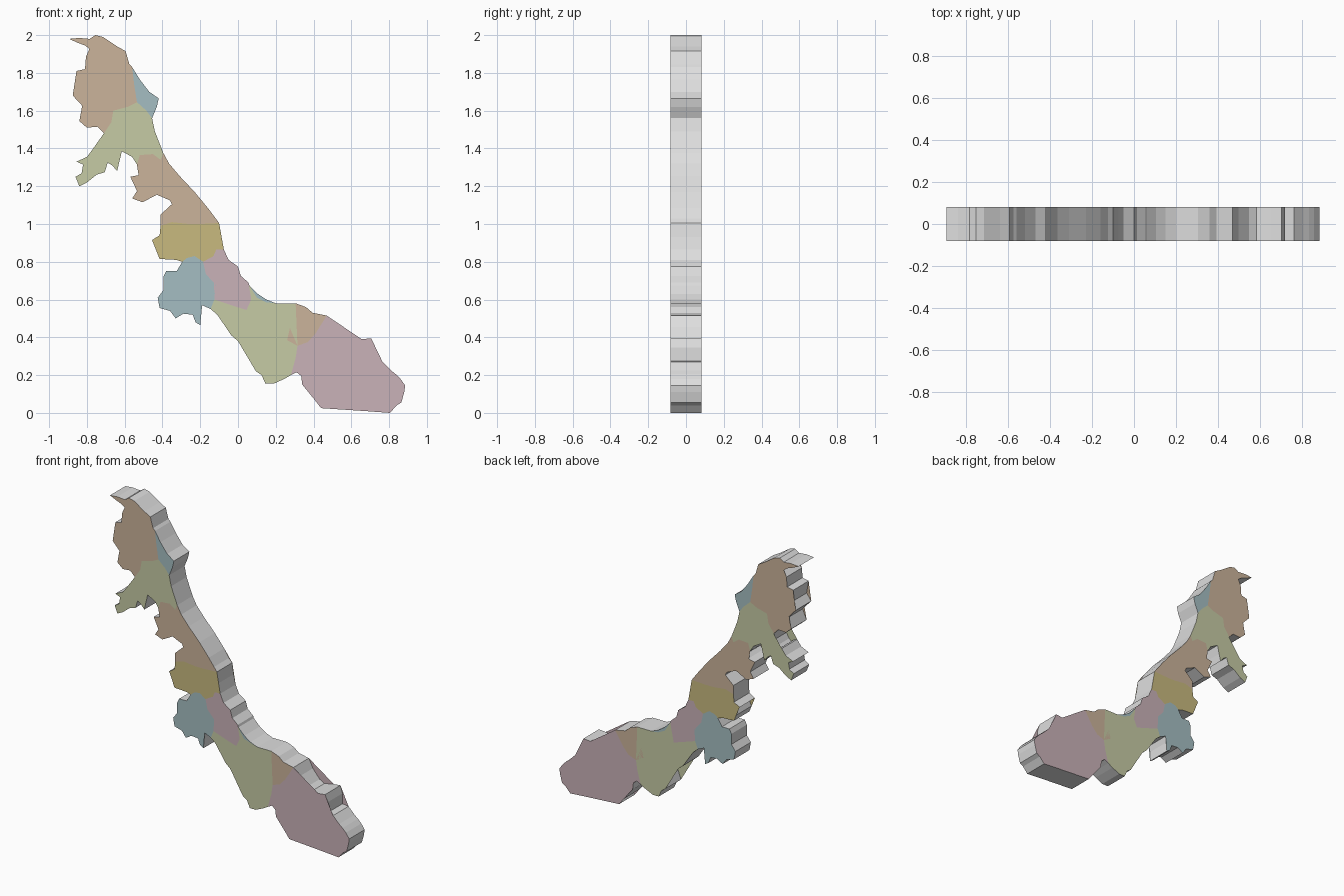
import bpy, bmesh

HALF = 0.082  # half of the slab thickness


def material(name, r, g, b):
    m = bpy.data.materials.new(name)
    lin = [((c / 255 + 0.055) / 1.055) ** 2.4 for c in (r, g, b)]
    m.diffuse_color = (*lin, 1)
    return m


COLOURS = ["edge_grey", "tan", "green", "blue", "yellow", "pink"]
mats = [material("edge_grey", 222, 222, 222), material("tan", 203, 180, 155),
        material("green", 198, 203, 165), material("blue", 165, 190, 194),
        material("yellow", 200, 186, 127), material("pink", 202, 178, 184)]

bm = bmesh.new()
cache = {}


def vert(p, y):
    key = (p, y)
    if key not in cache:
        cache[key] = bm.verts.new((p[0], y, p[1]))
    return cache[key]


def region(colour, *chains):
    """Front and back face of one district, from chains joined end to end."""
    loop = list(chains[0])
    for c in chains[1:]:
        loop += (c if c[0] == loop[-1] else c[::-1])[1:]
    loop.pop()
    for y in (-HALF, HALF):
        f = bm.faces.new([vert(p, y) for p in loop])
        f.material_index = COLOURS.index(colour)


# Inner borders, running east to west
north_blue = [(-.56, 1.83), (-.55, 1.74), (-.535, 1.645)]
blue_green = [(-.455, 1.56), (-.485, 1.60), (-.535, 1.645)]
north_green = [(-.535, 1.645), (-.585, 1.62), (-.66, 1.60), (-.67, 1.54), (-.71, 1.48)]
green_tan = [(-.395, 1.375), (-.41, 1.34), (-.45, 1.37), (-.52, 1.365), (-.535, 1.315)]
tan_yellow = [(-.10, 1.005), (-.20, 1.0), (-.26, 1.0), (-.35, 1.01), (-.41, .99)]
yellow_pink = [(-.075, .865), (-.115, .865), (-.13, .83), (-.185, .80)]
yellow_blue = [(-.185, .80), (-.23, .83), (-.27, .82), (-.295, .80)]
pink_blue = [(-.185, .80), (-.17, .735), (-.12, .68), (-.125, .60)]
blue_south = [(-.125, .60), (-.145, .55)]
pink_south = [(.06, .675), (.055, .65), (.07, .60), (.045, .545), (-.02, .565), (-.125, .60)]
shore_south = [(.06, .675), (.10, .61), (.15, .585), (.20, .58)]
south_tan = [(.305, .58), (.245, .52), (.225, .45), (.26, .385), (.315, .355)]
tan_pink = [(.47, .515), (.405, .48), (.41, .42), (.37, .375), (.315, .355)]
south_pink = [(.315, .355), (.305, .29), (.26, .24), (.28, .20)]

# Northern district
north_coast = [(-.71, 1.48), (-.745, 1.515), (-.80, 1.51), (-.84, 1.545), (-.81, 1.61),
               (-.84, 1.645), (-.875, 1.68), (-.84, 1.725), (-.855, 1.81), (-.81, 1.82),
               (-.805, 1.885), (-.77, 1.915), (-.81, 1.945), (-.85, 1.96), (-.895, 1.98),
               (-.84, 1.985), (-.785, 1.98), (-.755, 2.0), (-.715, 1.99), (-.685, 1.97),
               (-.64, 1.94), (-.595, 1.915), (-.575, 1.845), (-.56, 1.83)]
region("tan", north_coast, north_blue, north_green)

# Small blue shore district
blue_coast = [(-.56, 1.83), (-.52, 1.765), (-.47, 1.70), (-.42, 1.665), (-.43, 1.62),
              (-.455, 1.56)]
region("blue", blue_coast, blue_green, north_blue)

# Upper green district
green_east = [(-.455, 1.56), (-.44, 1.49), (-.395, 1.375)]
green_west = [(-.535, 1.315), (-.56, 1.355), (-.615, 1.385), (-.63, 1.33), (-.64, 1.28),
              (-.665, 1.31), (-.69, 1.325), (-.705, 1.275), (-.75, 1.26), (-.80, 1.22),
              (-.84, 1.20), (-.86, 1.25), (-.825, 1.27), (-.82, 1.315), (-.855, 1.33),
              (-.80, 1.355), (-.77, 1.395), (-.745, 1.385), (-.75, 1.35), (-.71, 1.385),
              (-.69, 1.42), (-.71, 1.48)]
region("green", green_east, green_tan, green_west, north_green, blue_green)

# Middle tan district
tan_east = [(-.395, 1.375), (-.365, 1.32), (-.31, 1.255), (-.23, 1.17), (-.16, 1.085),
            (-.125, 1.03), (-.10, 1.005)]
tan_west = [(-.41, .99), (-.41, 1.05), (-.35, 1.105), (-.36, 1.125), (-.43, 1.155),
            (-.505, 1.115), (-.56, 1.135), (-.535, 1.175), (-.57, 1.25), (-.52, 1.26),
            (-.495, 1.28), (-.535, 1.315)]
region("tan", tan_east, tan_yellow, tan_west, green_tan)

# Yellow district
yellow_east = [(-.10, 1.005), (-.09, .93), (-.075, .865)]
yellow_west = [(-.295, .80), (-.325, .81), (-.415, .815), (-.43, .855), (-.41, .90),
               (-.455, .915), (-.415, .94), (-.41, .99)]
region("yellow", yellow_east, yellow_pink, yellow_blue, yellow_west, tan_yellow)

# Western blue district
blue_west = [(-.145, .55), (-.19, .57), (-.20, .53), (-.20, .465), (-.225, .48),
             (-.24, .52), (-.29, .525), (-.33, .50), (-.36, .54), (-.415, .555),
             (-.425, .61), (-.395, .65), (-.395, .72), (-.38, .75), (-.325, .75),
             (-.295, .80)]
region("blue", blue_west, yellow_blue, pink_blue, blue_south)

# Central pink district
pink_east = [(-.075, .865), (-.05, .81), (0, .775), (.015, .725), (.055, .69), (.06, .675)]
region("pink", pink_east, pink_south, pink_blue, yellow_pink)

# Thin blue shore strip
strip_east = [(.06, .675), (.105, .63), (.15, .60), (.20, .58)]
region("blue", strip_east, shore_south)

# Lower green district
south_east = [(.20, .58), (.305, .58)]
south_west = [(.28, .20), (.245, .18), (.19, .155), (.145, .155), (.125, .20), (.095, .22),
              (.115, .275), (.12, .345), (.095, .375), (0, .38), (-.035, .41),
              (-.075, .47), (-.11, .52), (-.145, .55)]
region("green", south_east, south_tan, south_pink, south_west, blue_south, pink_south,
       shore_south)

# Lower tan district
cape_east = [(.305, .58), (.36, .56), (.395, .53), (.47, .515)]
region("tan", cape_east, tan_pink, south_tan)

# Southern pink district
end_coast = [(.47, .515), (.50, .455), (.55, .395), (.585, .375), (.655, .39), (.705, .395),
             (.72, .345), (.72, .275), (.765, .27), (.81, .225), (.835, .205), (.86, .18),
             (.885, .145), (.88, .11), (.865, .055), (.84, .04), (.805, 0), (.67, .01),
             (.44, .025), (.45, .055), (.405, .07), (.37, .115), (.34, .15), (.335, .195),
             (.31, .215), (.28, .20)]
region("pink", end_coast, south_pink, tan_pink)

# Grey walls around the outer coast only
for e in [e for e in bm.edges if e.is_boundary and e.verts[0].co.y < 0]:
    a, b = [(round(v.co.x, 3), round(v.co.z, 3)) for v in e.verts]
    wall = bm.faces.new([vert(a, -HALF), vert(b, -HALF), vert(b, HALF), vert(a, HALF)])
    wall.material_index = 0

bmesh.ops.triangulate(bm, faces=[f for f in bm.faces if len(f.verts) > 4],
                      ngon_method='EAR_CLIP')
bmesh.ops.recalc_face_normals(bm, faces=bm.faces[:])

mesh = bpy.data.meshes.new("map_slab")
bm.to_mesh(mesh)
bm.free()
for m in mats:
    mesh.materials.append(m)
slab = bpy.data.objects.new("map_slab", mesh)
bpy.context.collection.objects.link(slab)
